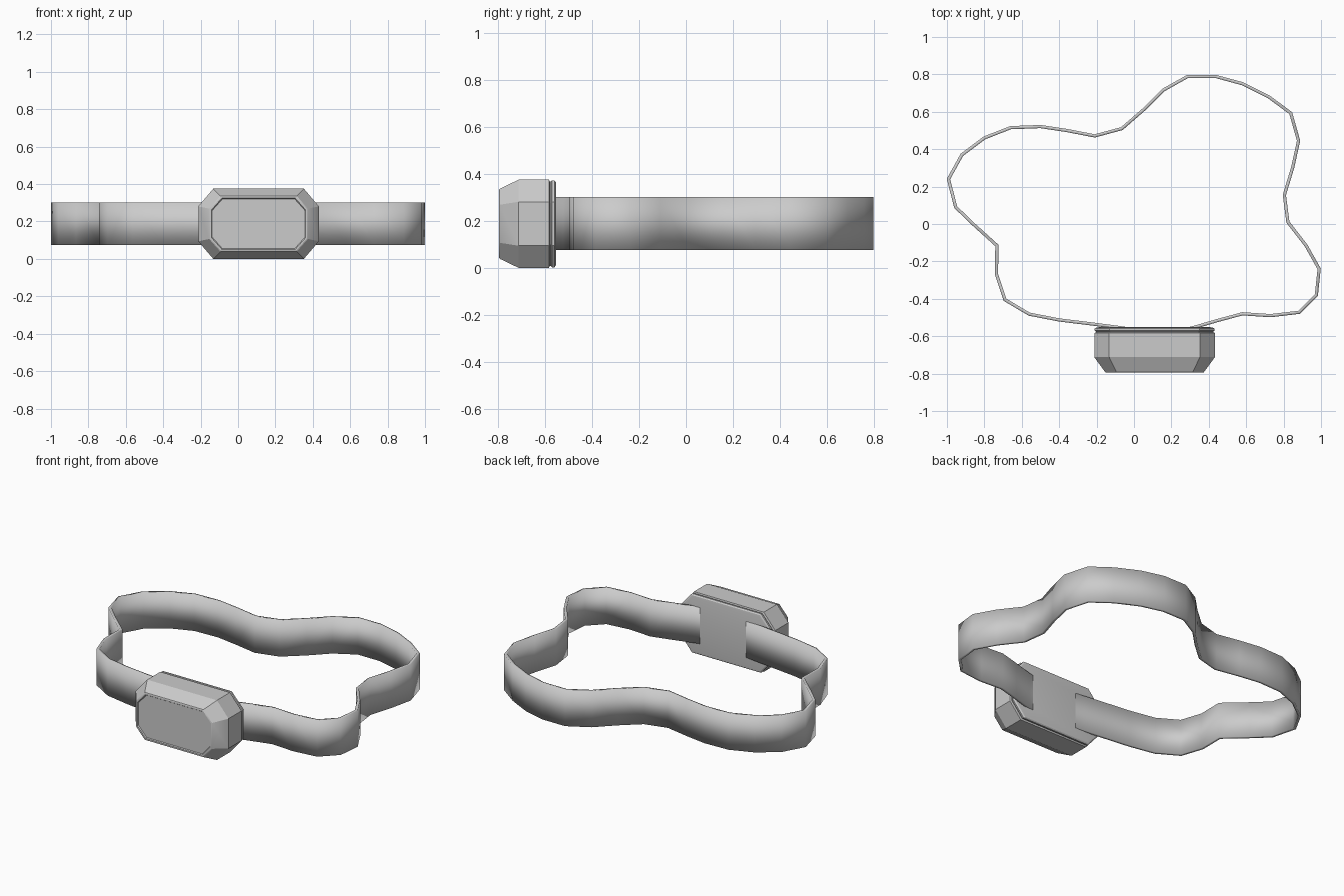
import bpy, bmesh, math

if "Cube" in bpy.data.objects:
    bpy.data.objects.remove(bpy.data.objects["Cube"])

def make_object(name, verts, faces, angle):
    mesh = bpy.data.meshes.new(name)
    mesh.from_pydata(verts, [], faces)
    bm = bmesh.new()
    bm.from_mesh(mesh)
    bmesh.ops.recalc_face_normals(bm, faces=bm.faces)
    bm.to_mesh(mesh)
    bm.free()
    ob = bpy.data.objects.new(name, mesh)
    bpy.context.collection.objects.link(ob)
    bpy.ops.object.select_all(action='DESELECT')
    bpy.context.view_layer.objects.active = ob
    ob.select_set(True)
    bpy.ops.object.shade_smooth_by_angle(angle=math.radians(angle))
    return ob

# Strap: wavy closed path, extruded upward and given thickness
path = [(-.09, -.552), (-.22, -.535), (-.40, -.513), (-.56, -.482), (-.69, -.405),
        (-.735, -.27), (-.733, -.115), (-.86, 0), (-.953, .09), (-.992, .24),
        (-.92, .37), (-.80, .46), (-.66, .515), (-.50, .521), (-.36, .50),
        (-.21, .471), (-.065, .51), (.05, .61), (.155, .715), (.285, .788),
        (.44, .788), (.58, .75), (.72, .68), (.838, .593), (.88, .445),
        (.848, .30), (.804, .155), (.823, .01), (.92, -.115), (.99, -.24),
        (.975, -.38), (.883, -.472), (.73, -.49), (.58, -.48), (.45, -.515),
        (.32, -.553), (.21, -.58), (.05, -.572)]
n = len(path)
verts = [(x, y, z) for z in (.075, .302) for x, y in path]
faces = [(i, (i + 1) % n, n + (i + 1) % n, n + i) for i in range(n)]
strap = make_object("strap", verts, faces, 30)
solid = strap.modifiers.new("thickness", 'SOLIDIFY')
solid.thickness = .017
solid.offset = 0
solid.use_even_offset = True

# Buckle housing: chamfered octagon rings lofted from back to front
CX, CZ = .11, .1875

def octagon(y, hx, hz, cx, cz):
    quarter = [(hx, hz - cz), (hx - cx, hz)]
    pts = quarter + [(-x, z) for x, z in reversed(quarter)]
    pts += [(-x, -z) for x, z in pts]
    return [(CX + x, y, CZ + z) for x, z in pts]

rings = [(-.552, .300, .166, .072, .086), (-.554, .312, .178, .077, .090),
         (-.560, .320, .185, .080, .093), (-.570, .320, .185, .080, .093),
         (-.575, .314, .179, .078, .091), (-.579, .314, .179, .078, .091),
         (-.583, .3225, .1875, .080, .094), (-.712, .3225, .1875, .080, .094),
         (-.792, .264, .149, .060, .068), (-.795, .259, .144, .058, .066),
         (-.795, .252, .137, .056, .063), (-.789, .248, .133, .055, .062)]
verts = [p for r in rings for p in octagon(*r)]
faces = [(8 * k + i, 8 * k + (i + 1) % 8, 8 * k + 8 + (i + 1) % 8, 8 * k + 8 + i)
         for k in range(len(rings) - 1) for i in range(8)]
faces += [tuple(range(8)), tuple(range(len(verts) - 8, len(verts)))]
make_object("buckle_housing", verts, faces, 25)
